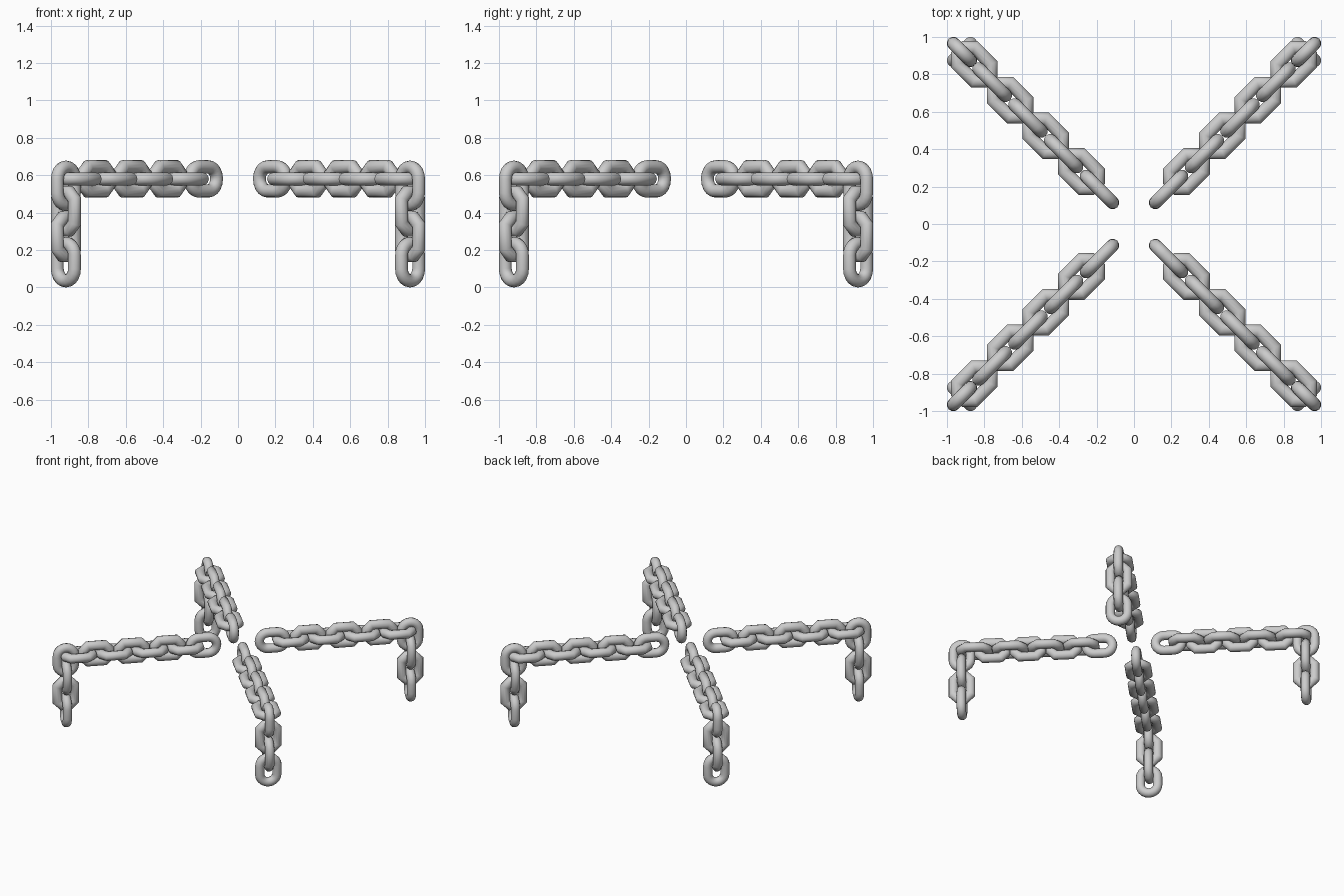
import bpy, bmesh
from math import sin, cos, pi, radians
from mathutils import Vector, Matrix

if "Cube" in bpy.data.objects:
    bpy.data.objects.remove(bpy.data.objects["Cube"])

R = 0.035            # wire radius
HW, HL = 0.065, 0.10  # half width and half length of the link centre line
SIDES = 12


def round_path(n=10):
    # stadium: two half circles joined by straight sides
    pts = []
    for end in (1, -1):
        for i in range(n + 1):
            a = -pi / 2 + pi * i / n
            pts.append((end * (HL - HW + HW * cos(a)), end * HW * sin(a)))
    return pts


def octagon_path():
    c = HW * 0.586
    return [(HL, -HW + c), (HL, HW - c), (HL - c, HW), (-HL + c, HW),
            (-HL, HW - c), (-HL, -HW + c), (-HL + c, -HW), (HL - c, -HW)]


def link_mesh(name, path):
    # sweep a round wire along the closed path with mitred corners
    bm = bmesh.new()
    pts = [Vector((x, y, 0)) for x, y in path]
    n = len(pts)
    rings = []
    for i, p in enumerate(pts):
        d1 = (p - pts[i - 1]).normalized()
        d2 = (pts[(i + 1) % n] - p).normalized()
        t = (d1 + d2).normalized()
        out = Vector((t.y, -t.x, 0)) / t.dot(d1)
        rings.append([bm.verts.new(p + out * R * cos(2 * pi * k / SIDES)
                                   + Vector((0, 0, R * sin(2 * pi * k / SIDES))))
                      for k in range(SIDES)])
    for i in range(n):
        a, b = rings[i], rings[(i + 1) % n]
        for k in range(SIDES):
            m = (k + 1) % SIDES
            bm.faces.new((a[k], b[k], b[m], a[m]))
    bmesh.ops.recalc_face_normals(bm, faces=bm.faces)
    me = bpy.data.meshes.new(name)
    bm.to_mesh(me)
    bm.free()
    me.shade_smooth()
    me.set_sharp_from_angle(angle=radians(50))
    return me


ROUND = link_mesh("round_link", round_path())
OCT = link_mesh("octagonal_link", octagon_path())
FLAT = Matrix.Identity(4)
UPRIGHT = Matrix.Rotation(pi / 2, 4, 'X')
HANG = Matrix.Rotation(pi / 2, 4, 'Y')


def add_link(name, mesh, arm, dist, z, rot):
    ob = bpy.data.objects.new(name, mesh)
    bpy.context.collection.objects.link(ob)
    ob.matrix_world = arm @ Matrix.Translation((dist, 0, z)) @ rot


S = 2 ** 0.5
for q in range(4):
    arm = Matrix.Rotation(pi / 4 + q * pi / 2, 4, 'Z')
    # horizontal chain, alternating upright and flat links
    for k in range(8):
        add_link(f"horizontal_link_{q}_{k}", ROUND if k == 0 else OCT, arm,
                 (0.185 + 0.0955 * k) * S, 0.58, FLAT if k % 2 else UPRIGHT)
    # hanging chain at the corner, crosswise link at the bottom
    for k in range(4):
        rot = UPRIGHT @ Matrix.Rotation(pi / 2, 4, 'Z') if k % 2 else HANG
        add_link(f"hanging_link_{q}_{k}", ROUND if k in (0, 3) else OCT, arm,
                 0.92 * S, 0.135 + 0.136 * k, rot)
